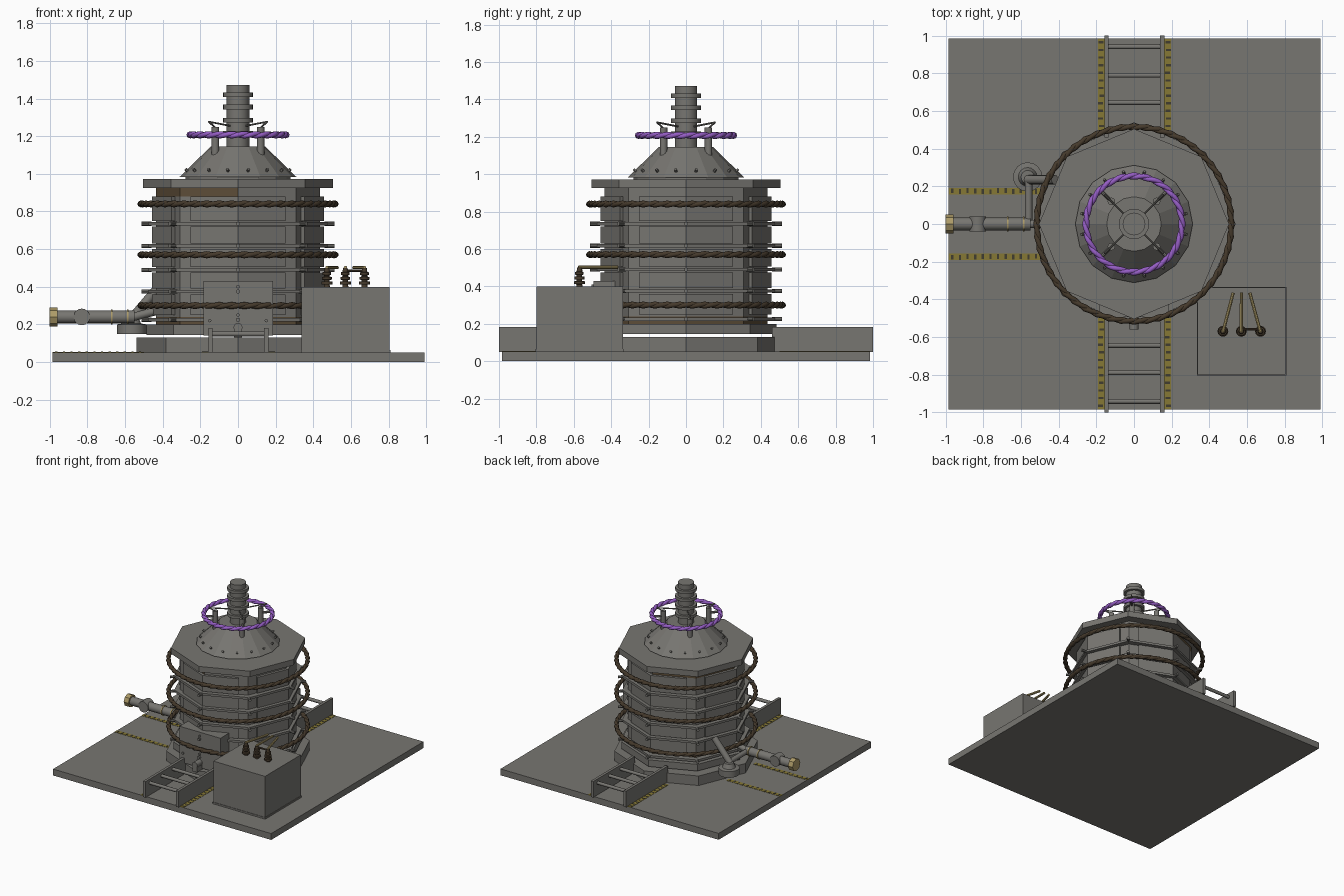
import bpy, math, random
from mathutils import Vector

if "Cube" in bpy.data.objects:
    bpy.data.objects.remove(bpy.data.objects["Cube"])

random.seed(3)

def mat(name, col):
    m = bpy.data.materials.new(name)
    m.diffuse_color = (*col, 1)
    m.use_nodes = True
    m.node_tree.nodes["Principled BSDF"].inputs["Base Color"].default_value = m.diffuse_color
    return m

STEEL = mat("grey steel", (0.185, 0.18, 0.165))
CABLE = mat("dark brown cable", (0.06, 0.042, 0.025))
RUST = mat("rust", (0.11, 0.075, 0.04))
PURPLE = mat("purple coil", (0.30, 0.11, 0.55))
YELLOW = mat("hazard yellow", (0.24, 0.19, 0.035))
BLACK = mat("hazard dark", (0.05, 0.045, 0.03))
BRASS = mat("brass", (0.42, 0.33, 0.14))

def mesh(name, verts, faces, m):
    me = bpy.data.meshes.new(name)
    me.from_pydata(verts, [], faces)
    me.materials.append(m)
    ob = bpy.data.objects.new(name, me)
    bpy.context.collection.objects.link(ob)
    return ob

def box(name, lo, hi, m=STEEL):
    v = [(x, y, z) for z in (lo[2], hi[2]) for y in (lo[1], hi[1]) for x in (lo[0], hi[0])]
    f = [(0, 2, 3, 1), (4, 5, 7, 6), (0, 1, 5, 4), (2, 6, 7, 3), (0, 4, 6, 2), (1, 3, 7, 5)]
    return mesh(name, v, f, m)

def lathe(name, prof, n, m=STEEL, at=(0, 0, 0), smooth=False, axis=(0, 0, 1)):
    """Closed solid of revolution from (radius, height) pairs along an axis."""
    q = Vector((0, 0, 1)).rotation_difference(Vector(axis))
    v = [q @ Vector((r * math.cos(2 * math.pi * k / n), r * math.sin(2 * math.pi * k / n), z)) + Vector(at)
         for r, z in prof for k in range(n)]
    f = [(i * n + k, i * n + (k + 1) % n, (i + 1) * n + (k + 1) % n, (i + 1) * n + k)
         for i in range(len(prof) - 1) for k in range(n)]
    f += [tuple(reversed(range(n))), tuple(range((len(prof) - 1) * n, len(prof) * n))]
    ob = mesh(name, v, f, m)
    if smooth:
        bpy.ops.object.select_all(action='DESELECT')
        bpy.context.view_layer.objects.active = ob
        ob.select_set(True)
        bpy.ops.object.shade_smooth_by_angle(angle=math.radians(40))
    return ob

def rod(name, a, b, r, m=STEEL, n=12):
    d = Vector(b) - Vector(a)
    return lathe(name, [(r, 0), (r, d.length)], n, m, a, True, d.normalized())

def twisted_ring(name, R, z, r, off, turns, m):
    """Two strands wound around each other into a hoop."""
    cu = bpy.data.curves.new(name, 'CURVE')
    cu.dimensions, cu.bevel_depth, cu.bevel_resolution = '3D', r, 2
    n = 96
    for ph in (0, math.pi):
        sp = cu.splines.new('POLY')
        sp.points.add(n - 1)
        sp.use_cyclic_u = True
        for i, p in enumerate(sp.points):
            t = 2 * math.pi * i / n
            w = turns * t + ph
            rr = R + off * math.cos(w)
            p.co = (rr * math.cos(t), rr * math.sin(t), z + off * math.sin(w), 1)
    cu.materials.append(m)
    ob = bpy.data.objects.new(name, cu)
    bpy.context.collection.objects.link(ob)

# Floor plate and octagonal plinth
box("floor_plate", (-0.985, -0.985, 0), (0.99, 0.985, 0.052))
lathe("plinth", [(0.54, 0.05), (0.54, 0.13)], 8)

# Octagonal furnace body, footing and roof slab
lathe("body_footing", [(0.485, 0.145), (0.485, 0.2)], 8)
core = lathe("body_core", [(0.435, 0.19), (0.435, 0.24), (0.435, 0.88), (0.435, 0.93)], 8)
core.data.materials.append(RUST)
for p in core.data.polygons:
    if len(p.vertices) == 4 and (p.center.z < 0.22 or (p.center.z > 0.9 and p.center.x < 0)):
        p.material_index = 1
lathe("roof_slab", [(0.505, 0.925), (0.505, 0.972)], 8)

# Folded wall plates wrapping four of the corners
for level, (z0, z1) in enumerate([(0.25, 0.36), (0.39, 0.475), (0.505, 0.6), (0.63, 0.72), (0.75, 0.88)]):
    for k in range(4):
        a = k * math.pi / 2
        c = [Vector((math.cos(a + s * math.pi / 4), math.sin(a + s * math.pi / 4), 0)) for s in (-1, 0, 1)]
        path = [c[1].lerp(c[0], 0.78), c[1], c[1].lerp(c[2], 0.78)]
        v = [p * r + Vector((0, 0, z)) for z in (z0, z1) for r in (0.42, 0.458) for p in path]
        f = [(3, 4, 10, 9), (4, 5, 11, 10), (0, 1, 4, 3), (1, 2, 5, 4), (6, 9, 10, 7), (7, 10, 11, 8),
             (0, 3, 9, 6), (2, 8, 11, 5)]
        mesh(f"wall_plate_{level}_{k}", v, f, STEEL)

# Flange ribs with bolted corner lugs
for i, z in enumerate((0.225, 0.375, 0.49, 0.617, 0.735)):
    lathe(f"rib_{i}", [(0.48, z - 0.009), (0.48, z + 0.009)], 8)
    for k in range(8):
        a = k * math.pi / 4
        d = Vector((math.cos(a), math.sin(a), 0))
        rod(f"lug_{i}_{k}", d * 0.46 + Vector((0, 0, z)), d * 0.512 + Vector((0, 0, z)), 0.011, n=8)

# Twisted cable hoops and the purple coil
for i, z in enumerate((0.30, 0.57, 0.84)):
    twisted_ring(f"cable_hoop_{i}", 0.516, z, 0.013, 0.006, 24, CABLE)
twisted_ring("purple_coil", 0.255, 1.207, 0.013, 0.006, 12, PURPLE)

# Conical roof and finned neck
lathe("cone_collar", [(0.28, 0.96), (0.28, 0.99)], 16)
lathe("cone_roof", [(0.312, 0.982), (0.145, 1.145)], 16)
fins = [(0.06, 1.13)]
for z in (1.215, 1.285, 1.355, 1.42):
    fins += [(0.06, z - 0.012), (0.08, z - 0.012), (0.08, z + 0.012), (0.06, z + 0.012)]
lathe("neck", fins + [(0.06, 1.472)], 20, smooth=True)

# Coil posts, brackets and stay wires
for k in range(4):
    a = math.pi / 4 + k * math.pi / 2
    d = Vector((math.cos(a), math.sin(a), 0))
    def at(r, z):
        return d * r + Vector((0, 0, z))
    rod(f"post_{k}", at(0.17, 1.07), at(0.17, 1.25), 0.02)
    rod(f"bracket_{k}", at(0.17, 1.207), at(0.25, 1.207), 0.01, n=8)
    rod(f"stay_wire_{k}", at(0.06, 1.255), at(0.22, 1.277), 0.005, n=6)
    rod(f"wire_hook_{k}", at(0.22, 1.277), at(0.17, 1.245), 0.005, n=6)
for k in range(16):
    a = (k + 0.5) * math.pi / 8
    d = Vector((math.cos(a), math.sin(a), 0))
    rod(f"cone_bolt_{k}", d * 0.27 + Vector((0, 0, 1.012)), d * 0.285 + Vector((0, 0, 1.026)), 0.008, n=6)

# Front door box with bolts and tapping spout
box("door_box", (-0.183, -0.495, 0.14), (0.187, -0.36, 0.43))
for x, z in ((0, 0.4), (0, 0.25), (-0.15, 0.22), (0.15, 0.22)):
    rod("door_bolt", (x, -0.49, z), (x, -0.505, z), 0.009, n=8)
rod("spout", (0, -0.48, 0.185), (0, -0.56, 0.185), 0.024)
box("spout_lip", (-0.02, -0.56, 0.13), (0.02, -0.48, 0.17))

# Track rails and rungs, front and back, with hazard stripes
def stripe(name, along_y, c, a, b):
    lo, hi = sorted((a, b))
    def slab(nm, u0, u1, w0, w1, top, m):
        if along_y:
            box(nm, (w0, u0, 0.05), (w1, u1, top), m)
        else:
            box(nm, (u0, w0, 0.05), (u1, w1, top), m)
    slab(name, lo, hi, c - 0.017, c + 0.017, 0.054, YELLOW)
    n = int((hi - lo) / 0.04)
    for i in range(n):
        u = lo + (i + 0.5) * (hi - lo) / n
        w = c + random.uniform(-0.004, 0.004)
        slab(name + "_mark", u - 0.006, u + 0.006, w - 0.013, w + 0.013, 0.055, BLACK)

for s, side in ((-1, "front"), (1, "back")):
    for x in (-0.147, 0.15):
        y = sorted((s * 0.46, s * 1.0))
        box(f"{side}_rail", (x - 0.011, y[0], 0.05), (x + 0.011, y[1], 0.182))
    for y in (0.645, 0.79, 0.942):
        rod(f"{side}_rung", (-0.14, s * y, 0.15), (0.14, s * y, 0.15), 0.013)
    for x in (-0.175, 0.18):
        stripe(f"{side}_stripe", True, x, s * 0.5, s * 0.985)
    stripe(f"side_stripe_{side}", False, s * 0.175, -0.985, -0.5)

# Transformer box, insulators and bus bars
box("transformer", (0.338, -0.8, 0.05), (0.805, -0.338, 0.4))
box("transformer_skirt", (0.334, -0.804, 0.05), (0.809, -0.334, 0.065))
for i, (x, x2) in enumerate(((0.472, 0.527), (0.57, 0.571), (0.672, 0.615))):
    prof = [(0.017, 0.39)]
    for z, r in ((0.42, 0.029), (0.445, 0.026), (0.47, 0.023)):
        prof += [(0.015, z - 0.009), (r, z - 0.007), (r, z + 0.007), (0.015, z + 0.009)]
    lathe(f"insulator_{i}", prof + [(0.012, 0.5)], 12, CABLE, (x, -0.57, 0), True)
    rod(f"bus_bar_{i}", (x, -0.575, 0.502), (x2, -0.365, 0.502), 0.009, BRASS, 8)
rod("insulator_link", (0.57, -0.56, 0.485), (0.672, -0.56, 0.485), 0.007, CABLE, 8)

# Side gas pipe with brass flange, bands and valve
P = 0.24
rod("side_pipe", (-0.97, 0, P), (-0.55, 0, P), 0.034, n=16)
rod("pipe_flange", (-1.0, 0, P), (-0.958, 0, P), 0.05, BRASS, 8)
for x in (-0.67, -0.585):
    rod("pipe_band", (x - 0.004, 0, P), (x + 0.004, 0, P), 0.04, BRASS, 16)
rod("valve", (-0.83, -0.04, P), (-0.83, 0.04, P), 0.044, n=16)
rod("pipe_nozzle", (-0.555, 0, P), (-0.44, 0, P + 0.03), 0.022)
rod("cross_pipe", (-0.56, -0.01, P), (-0.56, 0.235, P), 0.02)

# Dust pot with rising pipe
lathe("dust_pot", [(0.078, 0.15), (0.078, 0.2), (0.05, 0.205), (0.035, 0.24)], 16, at=(-0.565, 0.25, 0), smooth=True)
rod("rising_pipe", (-0.565, 0.235, 0.23), (-0.42, 0.235, 0.4), 0.025)
